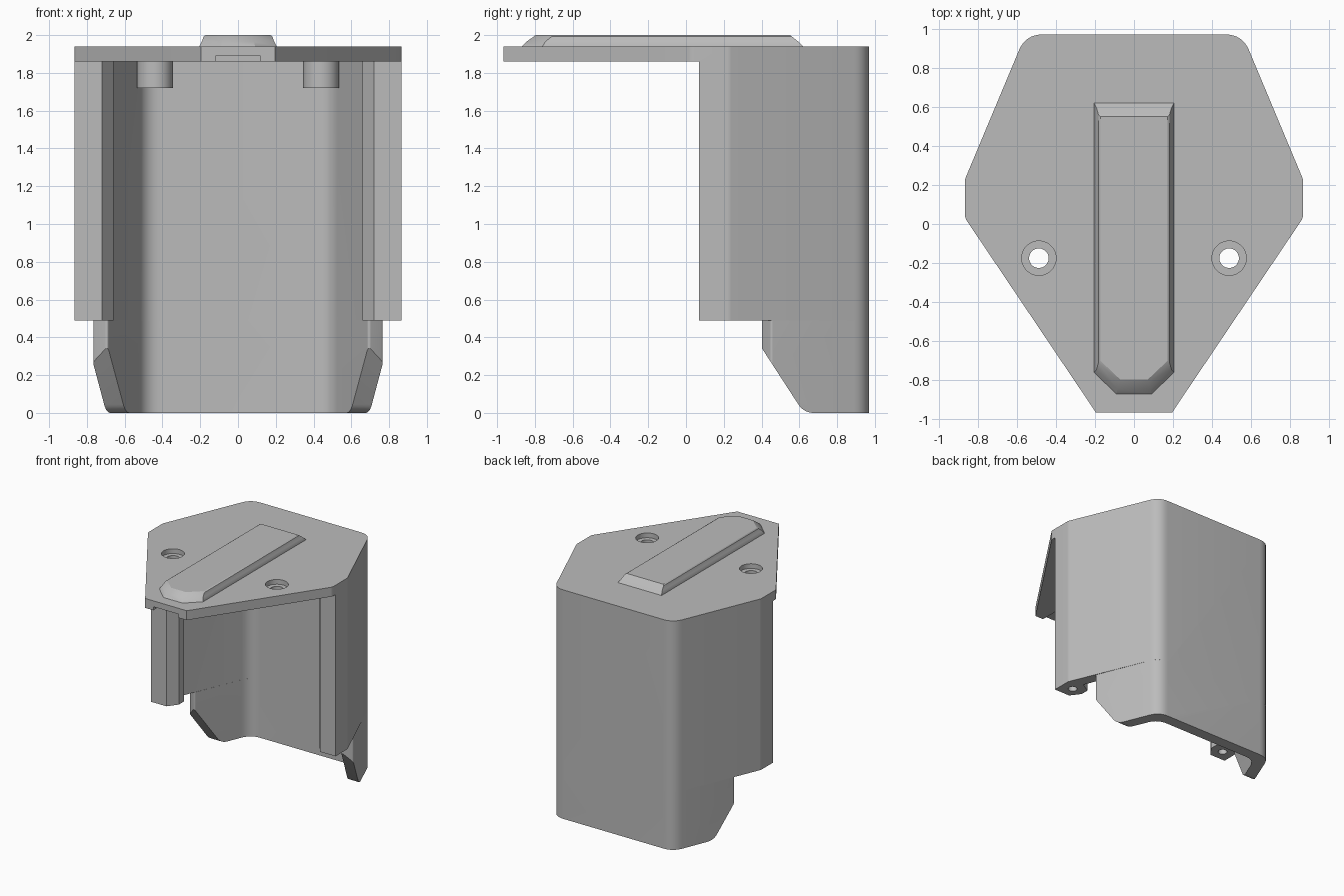
import bpy, bmesh, math
from mathutils import Vector

cube = bpy.data.objects.get("Cube")
if cube:
    bpy.data.objects.remove(cube, do_unlink=True)

GREY = (0.5, 0.5, 0.5, 1)
mat = bpy.data.materials.new("plain_grey")
mat.use_nodes = True
mat.diffuse_color = GREY
mat.node_tree.nodes["Principled BSDF"].inputs["Base Color"].default_value = GREY


def rounded(points, steps=8):
    """Outline of (a, b, optional radius) corners with the radii blended in."""
    out = []
    for i, p in enumerate(points):
        c = Vector(p[:2])
        if len(p) == 2:
            out.append(c)
            continue
        u = (Vector(points[i - 1][:2]) - c).normalized()
        v = (Vector(points[(i + 1) % len(points)][:2]) - c).normalized()
        d = p[2] / math.tan(u.angle(v) / 2)
        for k in range(steps + 1):
            t = k / steps
            out.append(c + u * d * (1 - t) ** 2 + v * d * t ** 2)
    return out


def mirrored(half):
    return half + [(-p[0], *p[1:]) for p in reversed(half)]


def loft(name, loops):
    """Closed solid through matching loops of 3D points."""
    bm = bmesh.new()
    rings = [[bm.verts.new(p) for p in loop] for loop in loops]
    n = len(rings[0])
    bm.faces.new(rings[0])
    bm.faces.new(rings[-1])
    for a, b in zip(rings, rings[1:]):
        for i in range(n):
            j = (i + 1) % n
            bm.faces.new((a[i], a[j], b[j], b[i]))
    bmesh.ops.recalc_face_normals(bm, faces=bm.faces)
    mesh = bpy.data.meshes.new(name)
    bm.to_mesh(mesh)
    bm.free()
    mesh.materials.append(mat)
    ob = bpy.data.objects.new(name, mesh)
    bpy.context.collection.objects.link(ob)
    return ob


def prism(name, outline, low, high, along_x=False):
    pts = rounded(outline)
    place = (lambda p, h: (h, p.x, p.y)) if along_x else (lambda p, h: (p.x, p.y, h))
    return loft(name, [[place(p, h) for p in pts] for h in (low, high)])


def cylinder(name, x, y, r, low, high, sides=40):
    ring = [(x + r * math.cos(math.tau * i / sides), y + r * math.sin(math.tau * i / sides))
            for i in range(sides)]
    return prism(name, ring, low, high)


def combine(target, tool, operation):
    mod = target.modifiers.new("combine", "BOOLEAN")
    mod.operation, mod.solver, mod.object = operation, "EXACT", tool
    bpy.context.view_layer.objects.active = target
    bpy.ops.object.modifier_apply(modifier=mod.name)
    bpy.data.objects.remove(tool, do_unlink=True)


def smooth(ob):
    bpy.ops.object.select_all(action="DESELECT")
    ob.select_set(True)
    bpy.context.view_layer.objects.active = ob
    bpy.ops.object.shade_smooth_by_angle(angle=math.radians(30))


REAR = (0.555, 0.97, 0.13)
SIDE = (0.865, 0.23, 0.06)
INNER = (0.491, 0.875, 0.13)
UNDER, TOP, RAIL_END = 1.86, 1.94, 0.49

# Upper wall with the two front rails
body = prism("housing", mirrored([
    REAR, SIDE, (0.865, 0.07), (0.72, 0.07), (0.66, 0.15),
    (0.66, 0.22), (0.744, 0.27), INNER]), RAIL_END, UNDER)

# Lower wall, trimmed by a sloped side profile
lower = prism("lower_wall", mirrored([
    REAR, (0.768, 0.45, 0.015), (0.69, 0.395, 0.015), INNER]), 0, RAIL_END)
profile = prism("side_profile", [
    (0.3, 0.5), (0.39, 0.36), (0.624, 0, 0.1), (1.1, 0), (1.1, 0.6), (0.3, 0.6)],
    -1, 1, along_x=True)
combine(lower, profile, "INTERSECT")
combine(body, lower, "UNION")

# Top plate
plate = prism("plate", mirrored([REAR, SIDE, (0.865, 0.03, 0.06), (0.195, -0.965)]), UNDER, TOP)
combine(body, plate, "UNION")

# Notch under the front edge of the plate
notch = prism("notch", mirrored([(0.118, -1.1), (0.118, -0.8)]), 1.8, 1.89)
combine(body, notch, "DIFFERENCE")

for s in (-1, 1):
    # Round bosses under the plate, beside the rear corners
    combine(body, cylinder("boss", s * 0.44, 0.76, 0.095, 1.72, 1.9), "UNION")
    # Counterbored plate holes
    combine(body, cylinder("bore", s * 0.487, -0.175, 0.088, 1.9, 2.1), "DIFFERENCE")
    combine(body, cylinder("hole", s * 0.487, -0.175, 0.05, 1.7, 2.1), "DIFFERENCE")
    # Screw holes in the rail ends
    combine(body, cylinder("screw_hole", s * 0.765, 0.165, 0.035, 0.4, 0.7), "DIFFERENCE")
smooth(body)


# Raised ridge on the plate, with a pointed front and flared foot
def ridge_loop(width, back, shoulder, nose, tip, z):
    return [(x, y, z) for x, y in mirrored([
        (width, back), (width, shoulder), (nose, tip)])]


ridge = loft("ridge", [
    ridge_loop(0.205, 0.62, -0.76, 0.09, -0.87, 1.93),
    ridge_loop(0.205, 0.62, -0.76, 0.09, -0.87, TOP),
    ridge_loop(0.192, 0.595, -0.745, 0.085, -0.845, 1.965),
    ridge_loop(0.182, 0.56, -0.71, 0.075, -0.805, 1.993),
    ridge_loop(0.172, 0.55, -0.70, 0.07, -0.797, 2.0)])
smooth(ridge)
